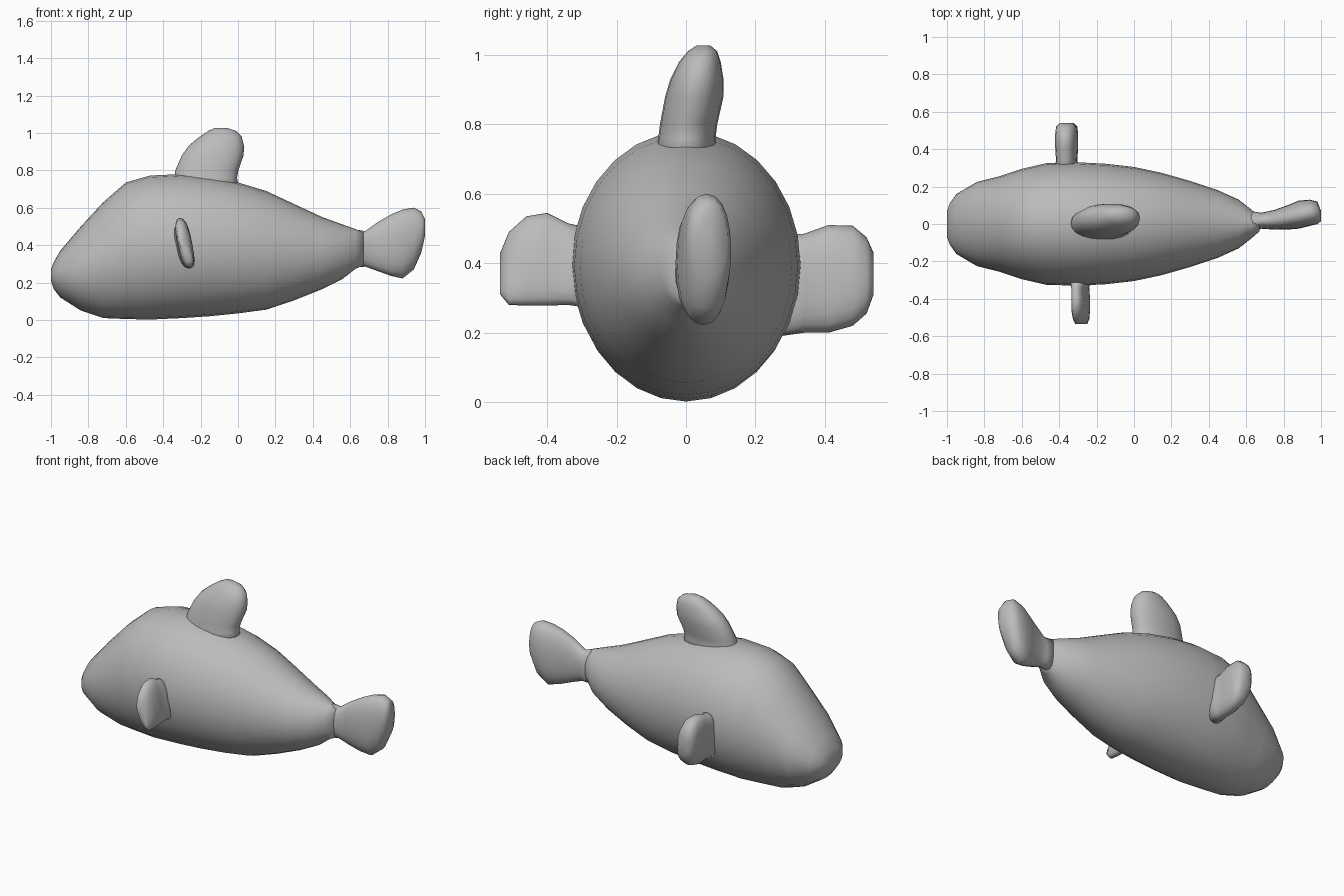
import bpy
import bmesh
from math import cos, sin, tau, copysign

cube = bpy.data.objects.get("Cube")
if cube:
    bpy.data.objects.remove(cube)

grey = bpy.data.materials.new("soft grey")
grey.use_nodes = True
grey.diffuse_color = (0.5, 0.5, 0.5, 1)
grey.node_tree.nodes["Principled BSDF"].inputs["Base Color"].default_value = (0.5, 0.5, 0.5, 1)


def loft(name, axis, stations, sides=20, power=1.0, lean=0.0):
    """Skin rounded rings: each station is (along, u_min, u_max, v_min, v_max).
    u and v are the two other axes in x, y, z order; lean slides u along v."""
    bm = bmesh.new()
    rings = []
    for s, u0, u1, v0, v1 in stations:
        ring = []
        for i in range(sides):
            c, d = cos(tau * i / sides), sin(tau * i / sides)
            c = copysign(abs(c) ** power, c)
            d = copysign(abs(d) ** power, d)
            point = [(u0 + u1 + (u1 - u0) * c) / 2 + lean * d, (v0 + v1 + (v1 - v0) * d) / 2]
            point.insert("xyz".index(axis), s)
            ring.append(bm.verts.new(point))
        rings.append(ring)
    for a, b in zip(rings, rings[1:]):
        for i in range(sides):
            j = (i + 1) % sides
            bm.faces.new((a[i], a[j], b[j], b[i]))
    # Close both ends with a fan of triangles
    for ring in (rings[0], rings[-1]):
        cap = bm.faces.new(ring)
        bmesh.ops.poke(bm, faces=[cap])
    bmesh.ops.recalc_face_normals(bm, faces=bm.faces)
    mesh = bpy.data.meshes.new(name)
    bm.to_mesh(mesh)
    bm.free()
    mesh.materials.append(grey)
    mesh.shade_smooth()
    obj = bpy.data.objects.new(name, mesh)
    bpy.context.collection.objects.link(obj)
    return obj


# Body: (x, half width, bottom, top) from nose to tail root
outline = [
    (-1.0, .07, .21, .27), (-.985, .11, .165, .31), (-.95, .16, .12, .37),
    (-.84, .225, .05, .5), (-.72, .255, .01, .63), (-.6, .295, .005, .735),
    (-.47, .325, .002, .772), (-.3, .33, .01, .78), (-.15, .322, .02, .765),
    (0, .305, .035, .735), (.15, .273, .055, .69), (.3, .23, .105, .62),
    (.45, .18, .165, .55), (.56, .13, .22, .51), (.63, .075, .275, .485),
    (.67, .04, .29, .47),
]
loft("body", "x", [(x, -w, w, lo, hi) for x, w, lo, hi in outline], sides=28)

# Tail fin: a fan that swells and drifts slightly to one side
loft("tail_fin", "x", [
    (.62, -.06, .07, .28, .485), (.68, -.025, .06, .285, .475),
    (.75, -.03, .075, .26, .525), (.82, -.03, .1, .235, .565),
    (.88, -.025, .125, .222, .59), (.94, -.01, .13, .27, .6),
    (.98, 0, .12, .36, .58), (1.0, .015, .07, .45, .54),
], power=.9)

# Dorsal fin: swept back with a rounded tip
loft("dorsal_fin", "z", [
    (.68, -.36, .01, -.1, .1), (.76, -.34, -.005, -.08, .085),
    (.8, -.335, .002, -.075, .09), (.88, -.3, .03, -.06, .108),
    (.93, -.265, .032, -.045, .108), (.98, -.205, .02, -.02, .1),
    (1.01, -.16, -.01, .005, .09), (1.027, -.125, -.06, .03, .07),
], power=.9)

# Side fins: short paddles, the left and right ones set at slightly different heights
loft("front_side_fin", "y", [
    (-.27, -.35, -.22, .27, .5), (-.34, -.325, -.25, .28, .515),
    (-.4, -.325, -.245, .278, .545), (-.46, -.325, -.245, .278, .535),
    (-.51, -.315, -.25, .28, .49), (-.535, -.3, -.265, .31, .43),
], power=.8, lean=-.025)
loft("back_side_fin", "y", [
    (.27, -.43, -.28, .19, .48), (.34, -.415, -.305, .2, .485),
    (.41, -.42, -.3, .2, .51), (.48, -.42, -.3, .22, .508),
    (.52, -.415, -.305, .255, .475), (.54, -.395, -.325, .31, .43),
], power=.8, lean=-.01)
